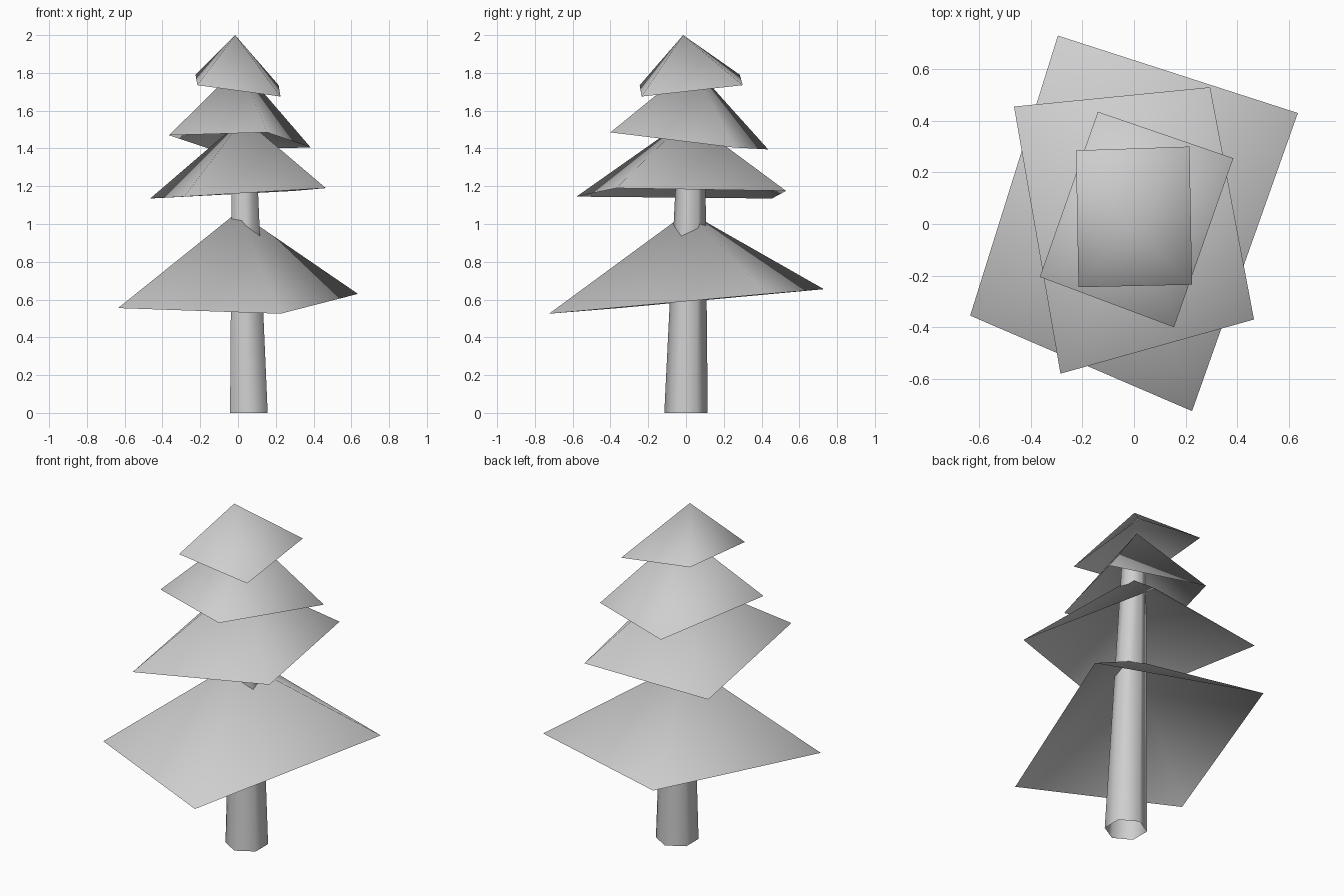
import bpy
import math

if "Cube" in bpy.data.objects:
    bpy.data.objects.remove(bpy.data.objects["Cube"])

grey = bpy.data.materials.new("light_grey")
grey.diffuse_color = (0.62, 0.62, 0.62, 1)
grey.use_nodes = True
grey.node_tree.nodes["Principled BSDF"].inputs["Base Color"].default_value = grey.diffuse_color


def add_object(name, verts, faces):
    mesh = bpy.data.meshes.new(name)
    mesh.from_pydata(verts, [], faces)
    mesh.materials.append(grey)
    mesh.update()
    mesh.shade_smooth()
    obj = bpy.data.objects.new(name, mesh)
    bpy.context.collection.objects.link(obj)
    return obj


def branch_tier(name, apex, corners):
    """Open four-sided pyramid; corners run clockwise seen from above."""
    faces = [(0, 1 + (i + 1) % 4, 1 + i) for i in range(4)]
    return add_object(name, [apex] + corners, faces)


# Leaning, tapering six-sided trunk, open at both ends
def trunk_ring(z):
    radius = 0.115 - 0.0295 * z
    cx, cy = 0.0575 - 0.018 * z, 0.02 * z
    return [(cx + radius * math.cos(math.radians(30 + 60 * i)),
             cy + radius * math.sin(math.radians(30 + 60 * i)), z)
            for i in range(6)]


sides = [(i, (i + 1) % 6, 6 + (i + 1) % 6, 6 + i) for i in range(6)]
add_object("trunk", trunk_ring(0) + trunk_ring(1.68), sides)

# Crooked branch tiers, from bottom to top
branch_tier("bottom_branches", (0.0, 0.01, 1.065),
            [(-0.295, 0.73, 0.655), (0.635, 0.43, 0.63),
             (0.225, -0.725, 0.525), (-0.635, -0.355, 0.555)])
branch_tier("lower_branches", (0.03, 0.01, 1.56),
            [(-0.465, 0.455, 1.135), (0.295, 0.53, 1.175),
             (0.465, -0.37, 1.19), (-0.285, -0.58, 1.145)])
branch_tier("upper_branches", (0.01, 0.035, 1.84),
            [(-0.14, 0.435, 1.395), (0.385, 0.255, 1.405),
             (0.155, -0.4, 1.485), (-0.365, -0.205, 1.47)])
branch_tier("top_branches", (-0.015, -0.015, 2.0),
            [(-0.225, 0.285, 1.79), (0.215, 0.3, 1.735),
             (0.225, -0.235, 1.675), (-0.215, -0.245, 1.735)])
